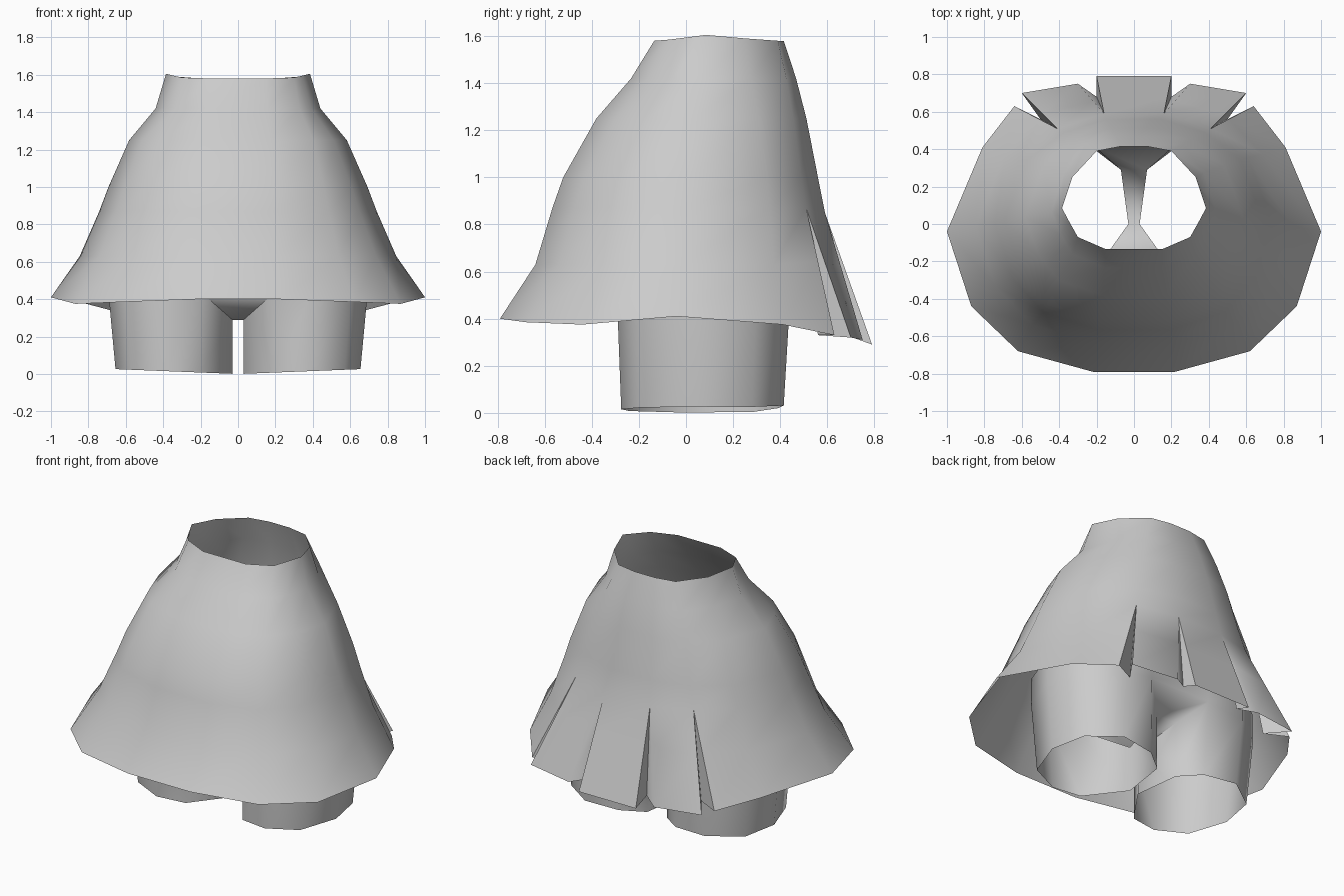
import bpy, bmesh, math

if "Cube" in bpy.data.objects:
    bpy.data.objects.remove(bpy.data.objects["Cube"])

grey = bpy.data.materials.new("cloth_grey")
grey.diffuse_color = (0.6, 0.6, 0.6, 1)
grey.use_nodes = True
grey.node_tree.nodes["Principled BSDF"].inputs["Base Color"].default_value = grey.diffuse_color


def lerp(a, b, t):
    return a + (b - a) * t


def finish(name, bm, angle):
    bmesh.ops.remove_doubles(bm, verts=bm.verts[:], dist=0.0005)
    me = bpy.data.meshes.new(name)
    bm.to_mesh(me)
    bm.free()
    me.materials.append(grey)
    ob = bpy.data.objects.new(name, me)
    bpy.context.collection.objects.link(ob)
    bpy.ops.object.select_all(action='DESELECT')
    ob.select_set(True)
    bpy.context.view_layer.objects.active = ob
    bpy.ops.object.shade_smooth_by_angle(angle=math.radians(angle))
    return ob


def loft(bm, rings):
    """Join closed rings, lowest first."""
    rows = [[bm.verts.new(p) for p in r] for r in rings]
    n = len(rows[0])
    for lo, up in zip(rows, rows[1:]):
        for i in range(n):
            j = (i + 1) % n
            bm.faces.new((lo[i], lo[j], up[j], up[i]))
    return rows


def mirrored(half):
    return half + [(-x, y, z) for x, y, z in reversed(half)]


# Skirt: smooth columns as (waist point, hem point)
smooth_cols = [
    ((0.15, -0.135, 1.58), (0.22, -0.79, 0.40)),
    ((0.30, -0.07, 1.585), (0.62, -0.68, 0.385)),
    ((0.345, 0.01, 1.595), (0.87, -0.44, 0.375)),
    ((0.385, 0.085, 1.605), (1.0, -0.04, 0.41)),
    ((0.33, 0.25, 1.59), (0.81, 0.41, 0.375)),
]
# Back pleats: (waist, apex where the pleat opens, hem points of the fold)
pleats = [
    ((0.20, 0.39, 1.58), (0.41, 0.51, 0.87),
     [(0.64, 0.63, 0.33), (0.50, 0.56, 0.33), (0.60, 0.70, 0.32)]),
    ((0.07, 0.415, 1.58), (0.16, 0.59, 0.85),
     [(0.30, 0.75, 0.31), (0.20, 0.68, 0.33), (0.20, 0.79, 0.29)]),
]
# Levels: height, spread in x, spread in y, spread of the back above the pleats
levels = [
    (0.40, 1.0, 1.0, None),
    (0.63, 0.75, 0.77, None),
    (0.87, 0.58, 0.66, 1.0),
    (1.0, 0.50, 0.59, 0.83),
    (1.25, 0.32, 0.375, 0.55),
    (1.42, 0.09, 0.15, 0.3),
    (1.59, 0.0, 0.0, 0.0),
]
rings = []
for k, (z, fx, fy, fb) in enumerate(levels):
    half = []
    for w, h in smooth_cols:
        zz = h[2] if k == 0 else w[2] if k == len(levels) - 1 else z
        half.append((lerp(w[0], h[0], fx), lerp(w[1], h[1], fy), zz))
    for w, apex, folds in pleats:
        for hem in folds:
            if fb is None:
                t = 1.0 if k == 0 else 0.42
                half.append(tuple(lerp(a, b, t) for a, b in zip(apex, hem)))
            else:
                zz = apex[2] if fb == 1 else w[2] if fb == 0 else z
                half.append((lerp(w[0], apex[0], fb), lerp(w[1], apex[1], fb), zz))
    rings.append(mirrored(half))
bm = bmesh.new()
loft(bm, rings)
finish("pleated_skirt", bm, 55)

# Shorts: one leg section, (x, y, height where the leg meets the gusset)
leg = [(0.03, 0.0, 0.29), (0.20, -0.24, 0.45), (0.38, -0.275, 0.45),
       (0.57, -0.19, 0.45), (0.655, 0.05, 0.45), (0.61, 0.28, 0.45),
       (0.42, 0.415, 0.45), (0.20, 0.39, 0.50), (0.07, 0.29, 0.36)]
bm = bmesh.new()
tops = {}
for s in (1, -1):
    low, top, hip = [], [], []
    for i, (x, y, z) in enumerate(leg):
        grow = 1.0 if i in (0, 8) else 1.06
        low.append((s * x, y, 0.04 * x + max(0, y - 0.27) * 0.1))
        top.append((s * x * grow, y * grow, z))
        hip.append((s * x * grow, y * grow, 0.62))
    order = 1 if s > 0 else -1
    rows = loft(bm, [low[::order], top[::order]])
    tops[s] = rows[1][::order]
    # hip wall above the leg, outer side only
    up = [bm.verts.new(p) for p in hip[1:8]]
    for i in range(6):
        f = (tops[s][i + 1], tops[s][i + 2], up[i + 1], up[i])
        bm.faces.new(f[::order])
    tops[s, "hip"] = up
# gusset strip between the legs, then front and back seams
R, L = tops[1], tops[-1]
for a, b in ((1, 0), (0, 8), (8, 7)):
    bm.faces.new((R[a], L[a], L[b], R[b]))
hr, hl = tops[1, "hip"], tops[-1, "hip"]
bm.faces.new((L[1], R[1], hr[0], hl[0]))
bm.faces.new((R[7], L[7], hl[6], hr[6]))
finish("under_shorts", bm, 60)
